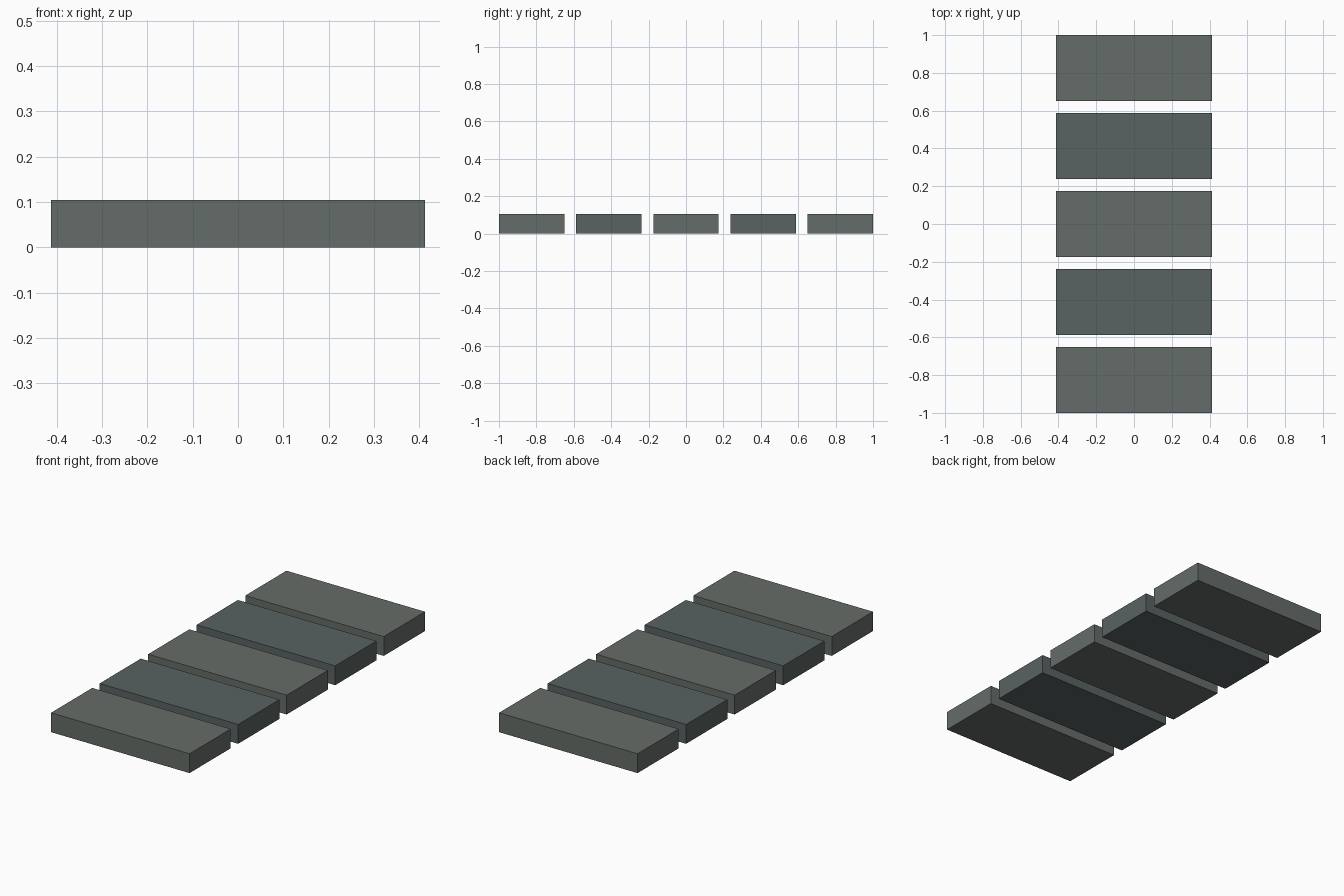
import bpy

if "Cube" in bpy.data.objects:
    bpy.data.objects.remove(bpy.data.objects["Cube"])

# Overall sizes of one slab and the spacing between slab centres
WIDTH, DEPTH, HEIGHT = 0.824, 0.35, 0.104
PITCH = 0.4125
COUNT = 5


def make_material(name, colour):
    mat = bpy.data.materials.new(name)
    mat.diffuse_color = (*colour, 1.0)
    mat.use_nodes = True
    mat.node_tree.nodes["Principled BSDF"].inputs["Base Color"].default_value = mat.diffuse_color
    return mat


light_stone = make_material("light_stone", (0.13, 0.15, 0.14))
dark_stone = make_material("dark_stone", (0.10, 0.125, 0.122))

# Row of flat slabs in alternating tones
for i in range(COUNT):
    y = (i - (COUNT - 1) / 2) * PITCH
    bpy.ops.mesh.primitive_cube_add(size=1, location=(0, y, HEIGHT / 2))
    slab = bpy.context.object
    slab.name = f"paving_slab_{i + 1}"
    slab.scale = (WIDTH, DEPTH, HEIGHT)
    bpy.ops.object.transform_apply(location=False, rotation=False, scale=True)
    slab.data.materials.append(dark_stone if i % 2 else light_stone)
